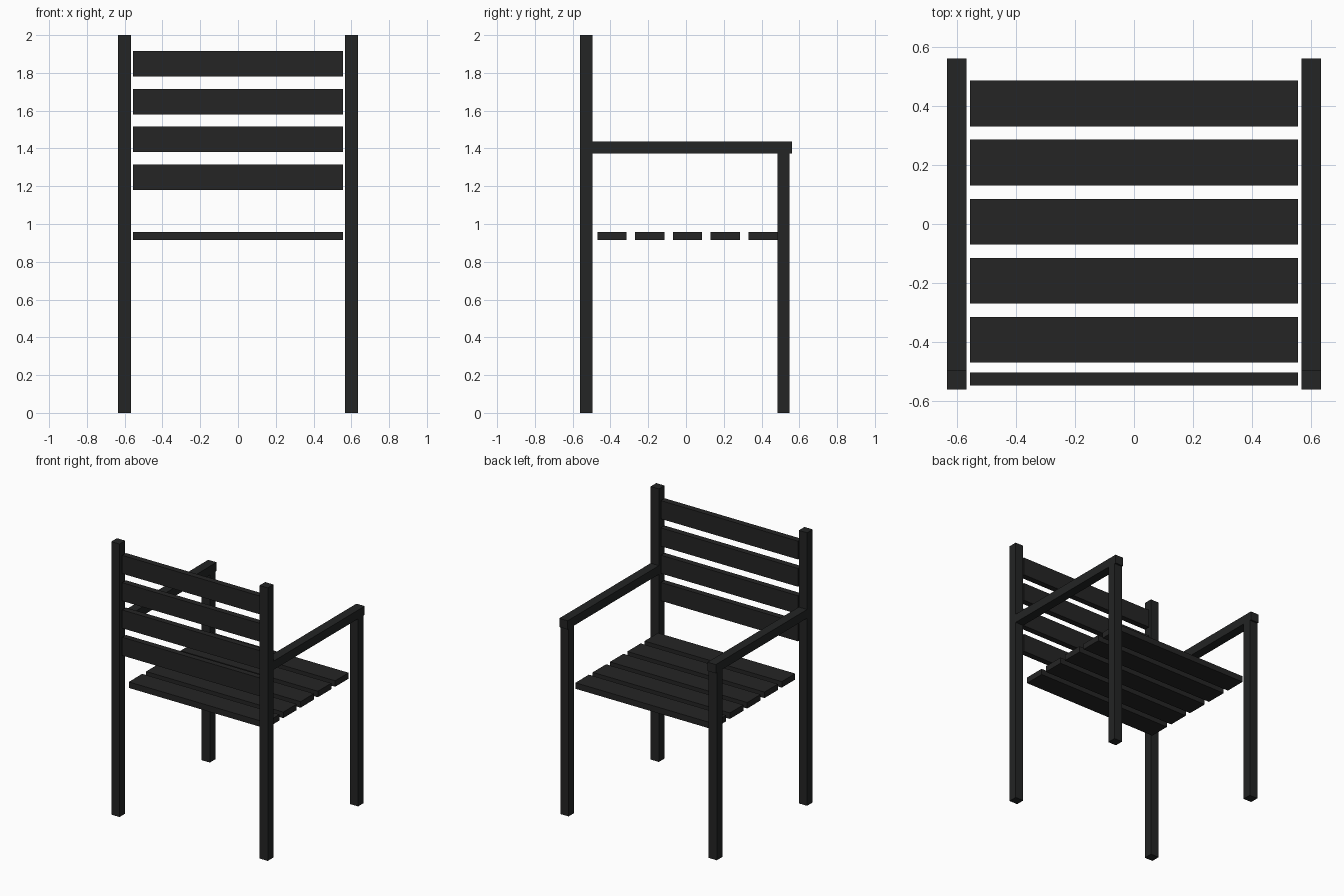
import bpy

if "Cube" in bpy.data.objects:
    bpy.data.objects.remove(bpy.data.objects["Cube"])


def material(name, rgb):
    m = bpy.data.materials.new(name)
    m.diffuse_color = (*rgb, 1.0)
    m.use_nodes = True
    m.node_tree.nodes["Principled BSDF"].inputs["Base Color"].default_value = m.diffuse_color
    return m


FRAME = material("charcoal frame", (0.017, 0.018, 0.018))
SLAT = material("dark slat", (0.018, 0.018, 0.018))


def box(name, x, y, z, mat):
    """Box spanning the (min, max) ranges given for each axis."""
    bpy.ops.mesh.primitive_cube_add(
        size=1, location=[(a + b) / 2 for a, b in (x, y, z)])
    o = bpy.context.object
    o.name = name
    o.scale = [b - a for a, b in (x, y, z)]
    bpy.ops.object.transform_apply(location=False, rotation=False, scale=True)
    o.data.materials.append(mat)
    return o


INNER, OUTER = 0.567, 0.634   # post faces
HALF = 0.556                  # half length of slats

# Side frames: tall back post, front leg and armrest on each side
for side, label in ((-1, "left"), (1, "right")):
    x = tuple(sorted((side * INNER, side * OUTER)))
    box(f"back_post_{label}", x, (-0.561, -0.496), (0, 2), FRAME)
    box(f"front_leg_{label}", x, (0.484, 0.549), (0, 1.374), FRAME)
    box(f"armrest_{label}", x, (-0.496, 0.561), (1.374, 1.438), FRAME)

# Seat slats
for i in range(5):
    y = -0.392 + 0.2 * i
    box(f"seat_slat_{i + 1}", (-HALF, HALF), (y - 0.0775, y + 0.0775),
        (0.914, 0.958), SLAT)

# Backrest slats
for i in range(4):
    z = 1.248 + 0.2 * i
    box(f"back_slat_{i + 1}", (-HALF, HALF), (-0.547, -0.503),
        (z - 0.067, z + 0.067), SLAT)
